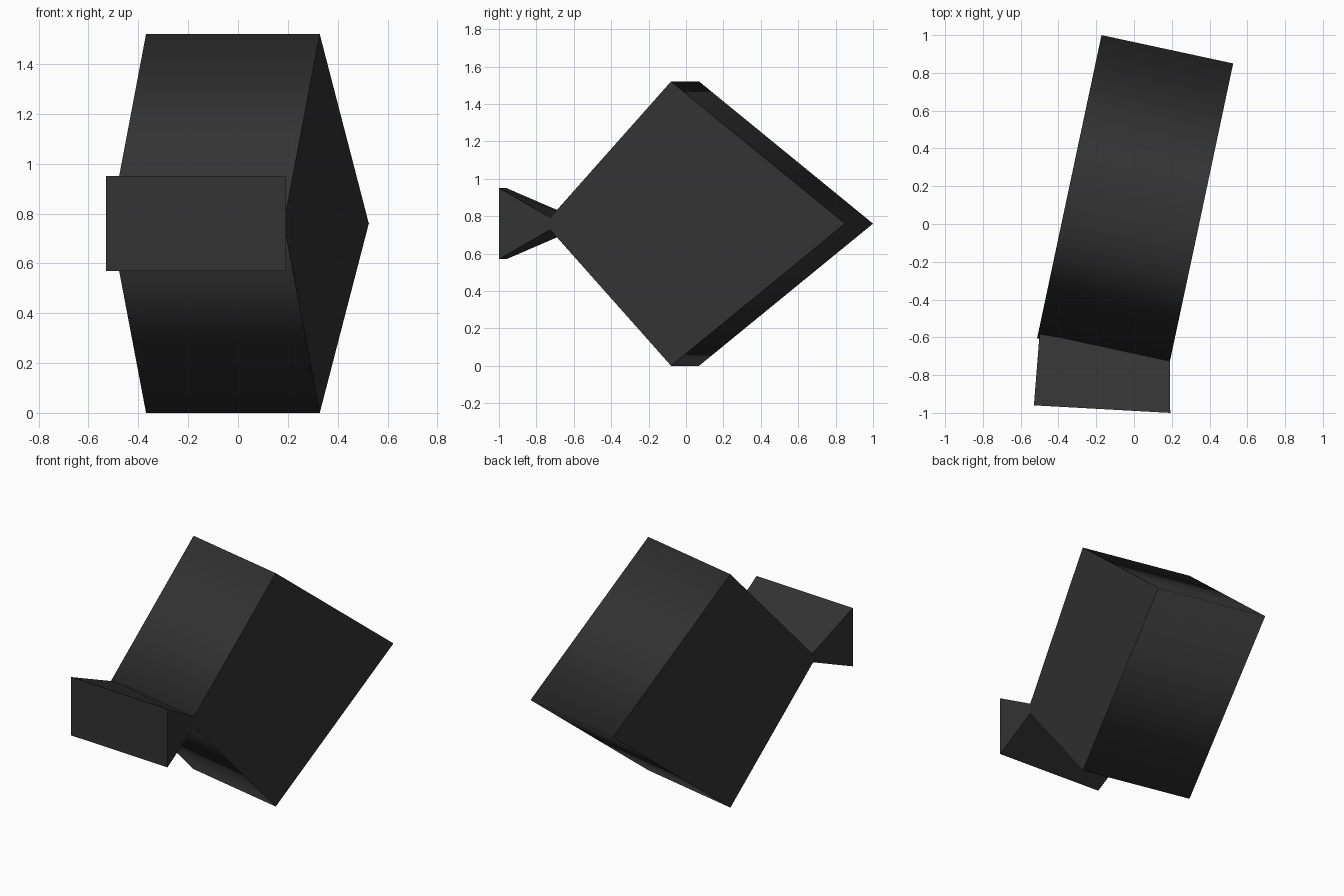
import bpy, bmesh
from mathutils import Vector

if "Cube" in bpy.data.objects:
    bpy.data.objects.remove(bpy.data.objects["Cube"])

charcoal = bpy.data.materials.new("charcoal")
charcoal.diffuse_color = (0.033, 0.033, 0.033, 1)
charcoal.use_nodes = True
charcoal.node_tree.nodes["Principled BSDF"].inputs["Base Color"].default_value = charcoal.diffuse_color


def prism(name, right, left, smooth_sides):
    """Skin matching right and left outlines; caps stay flat."""
    bm = bmesh.new()
    r = [bm.verts.new(p) for p in right]
    l = [bm.verts.new(p) for p in left]
    n = len(r)
    caps = [bm.faces.new(r), bm.faces.new(l[::-1])]
    for i in range(n):
        j = (i + 1) % n
        f = bm.faces.new((r[j], r[i], l[i], l[j]))
        f.smooth = smooth_sides
    for cap in caps:
        for e in cap.edges:
            e.smooth = False
    bmesh.ops.recalc_face_normals(bm, faces=bm.faces)
    me = bpy.data.meshes.new(name)
    bm.to_mesh(me)
    bm.free()
    me.materials.append(charcoal)
    ob = bpy.data.objects.new(name, me)
    bpy.context.collection.objects.link(ob)
    return ob


# Diamond body: right outline swept sideways along its slanted width
mid = 0.76
outline = [Vector(p) for p in ((0.328, -0.08, 1.52), (0.184, -0.755, mid),
                               (0.328, -0.08, 0.0), (0.525, 0.85, mid))]
width = Vector((-0.697, 0.15, 0))
prism("diamond_body", outline, [p + width for p in outline], True)

# Wedge tail, its thin edge buried in the front tip of the body
prism("wedge_tail",
      [(0.192, -1.0, 0.95), (0.192, -1.0, 0.57), (0.19, -0.67, mid)],
      [(-0.53, -0.96, 0.95), (-0.53, -0.96, 0.57), (-0.495, -0.52, mid)],
      False)
